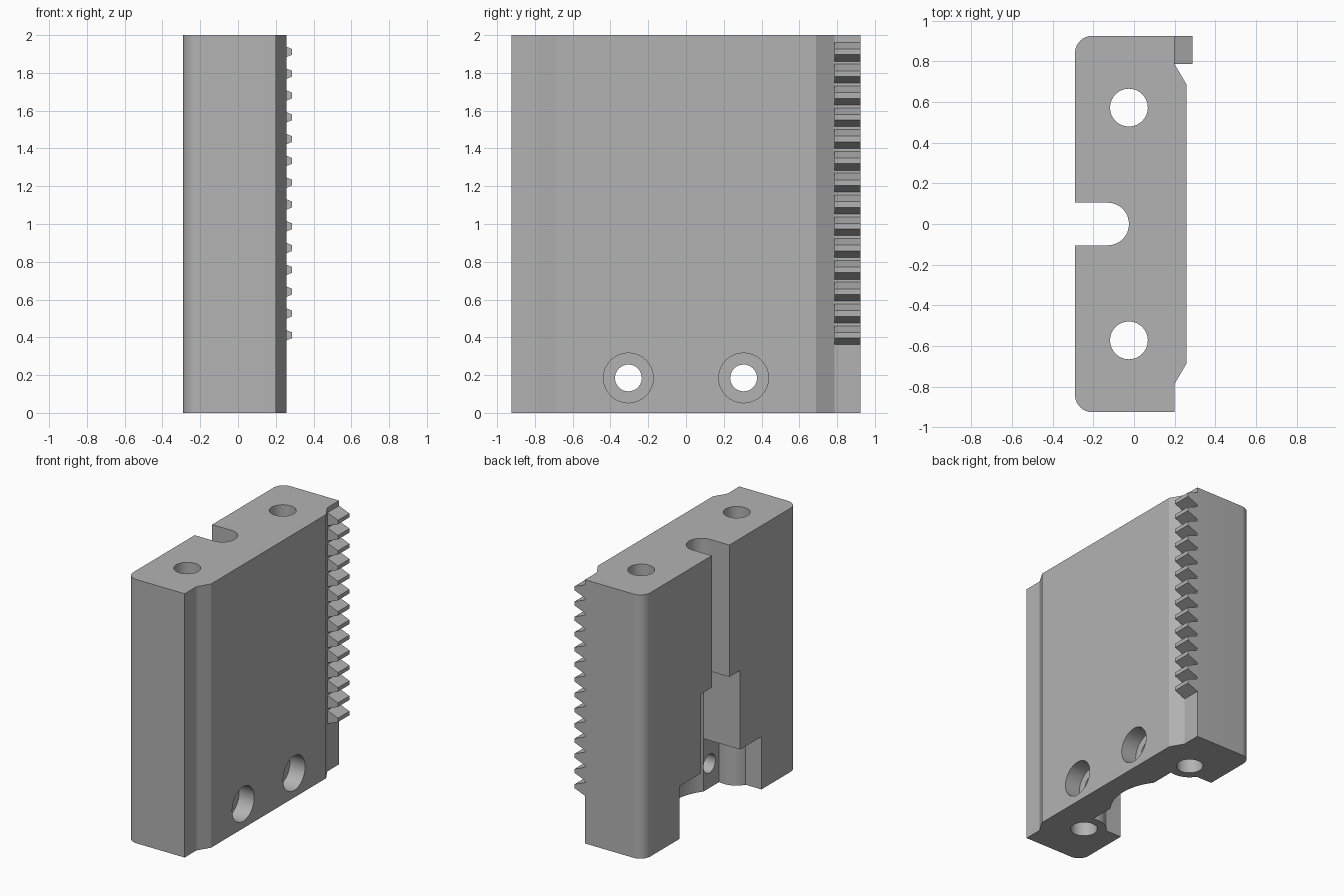
import bpy, bmesh
from math import sin, cos, radians
from mathutils import Matrix

old = bpy.data.objects.get("Cube")
if old:
    bpy.data.objects.remove(old, do_unlink=True)

steel = bpy.data.materials.new("plain grey metal")
steel.use_nodes = True
grey = (0.45, 0.45, 0.45, 1)
steel.diffuse_color = grey
steel.node_tree.nodes["Principled BSDF"].inputs["Base Color"].default_value = grey


def arc(cx, cy, r, a0, a1, n=16):
    """Points along a circular arc, angles in degrees."""
    steps = [radians(a0 + (a1 - a0) * i / n) for i in range(n + 1)]
    return [(cx + r * cos(a), cy + r * sin(a)) for a in steps]


def mirror(half):
    """Complete a profile across the y = 0 line."""
    return half + [(x, -y) for x, y in reversed(half)]


def prism(name, profile, lo, hi, matrix=Matrix()):
    """Extrude a 2D profile between two heights."""
    bm = bmesh.new()
    face = bm.faces.new([bm.verts.new((x, y, lo)) for x, y in profile])
    res = bmesh.ops.extrude_face_region(bm, geom=[face])
    top = [v for v in res["geom"] if isinstance(v, bmesh.types.BMVert)]
    bmesh.ops.translate(bm, verts=top, vec=(0, 0, hi - lo))
    bmesh.ops.recalc_face_normals(bm, faces=bm.faces)
    bm.transform(matrix)
    mesh = bpy.data.meshes.new(name)
    bm.to_mesh(mesh)
    bm.free()
    mesh.materials.append(steel)
    ob = bpy.data.objects.new(name, mesh)
    bpy.context.collection.objects.link(ob)
    return ob


def activate(ob):
    bpy.ops.object.select_all(action='DESELECT')
    ob.select_set(True)
    bpy.context.view_layer.objects.active = ob


def cut(ob, cutter):
    """Subtract a cutter and remove it."""
    cutter.hide_render = True
    activate(ob)
    mod = ob.modifiers.new("cut", 'BOOLEAN')
    mod.operation = 'DIFFERENCE'
    mod.solver = 'EXACT'
    mod.object = cutter
    bpy.ops.object.modifier_apply(modifier=mod.name)
    bpy.data.objects.remove(cutter, do_unlink=True)


# Main block: rounded rear corners, chamfered raised face
block = prism("block", mirror(
    arc(-0.205, 0.84, 0.085, 180, 90, 10)
    + [(0.2, 0.925), (0.2, 0.785), (0.257, 0.688)]), 0, 2)

# Rear channel: narrow round-ended slot, wider pocket, widest foot notch
cut(block, prism("slot_cutter", [(-0.5, 0.105)]
                 + arc(-0.13, 0, 0.105, 90, -90, 24) + [(-0.5, -0.105)], -0.1, 2.1))
cut(block, prism("pocket_cutter", [(-0.5, 0.235)]
                 + arc(-0.29, 0, 0.386, 37.5, -37.5, 20) + [(-0.5, -0.235)], -0.1, 1))
# The notch leaves a round wall standing about each upright hole
cut(block, prism("notch_cutter", mirror(
    [(-0.5, 0.49)] + arc(-0.025, 0.57, 0.155, -148.9, -74.3, 14)), -0.1, 0.4))

# Upright holes and counterbored cross holes
for side in (-1, 1):
    cut(block, prism("upright_cutter", arc(-0.025, side * 0.572, 0.093, 0, 348.75, 31), -0.1, 2.1))
    across = Matrix.Translation((0, side * 0.305, 0.185)) @ Matrix.Rotation(radians(90), 4, 'Y')
    cut(block, prism("bolt_cutter", arc(0, 0, 0.071, 0, 348.75, 31), -0.1, 0.5, across))
    cut(block, prism("counterbore_cutter", arc(0, 0, 0.132, 0, 348.75, 31), 0.13, 0.5, across))

activate(block)
bpy.ops.object.shade_smooth_by_angle(angle=radians(30))

# Gear rack: a column of tapered teeth along one edge
upright = Matrix.Rotation(radians(90), 4, 'X')
for i in range(14):
    z = 0.411 + i * 0.1154
    prism("rack_tooth", [(0.195, z - 0.05), (0.2, z - 0.05), (0.287, z - 0.015),
                         (0.287, z + 0.015), (0.2, z + 0.05), (0.195, z + 0.05)],
          -0.925, -0.787, upright)
